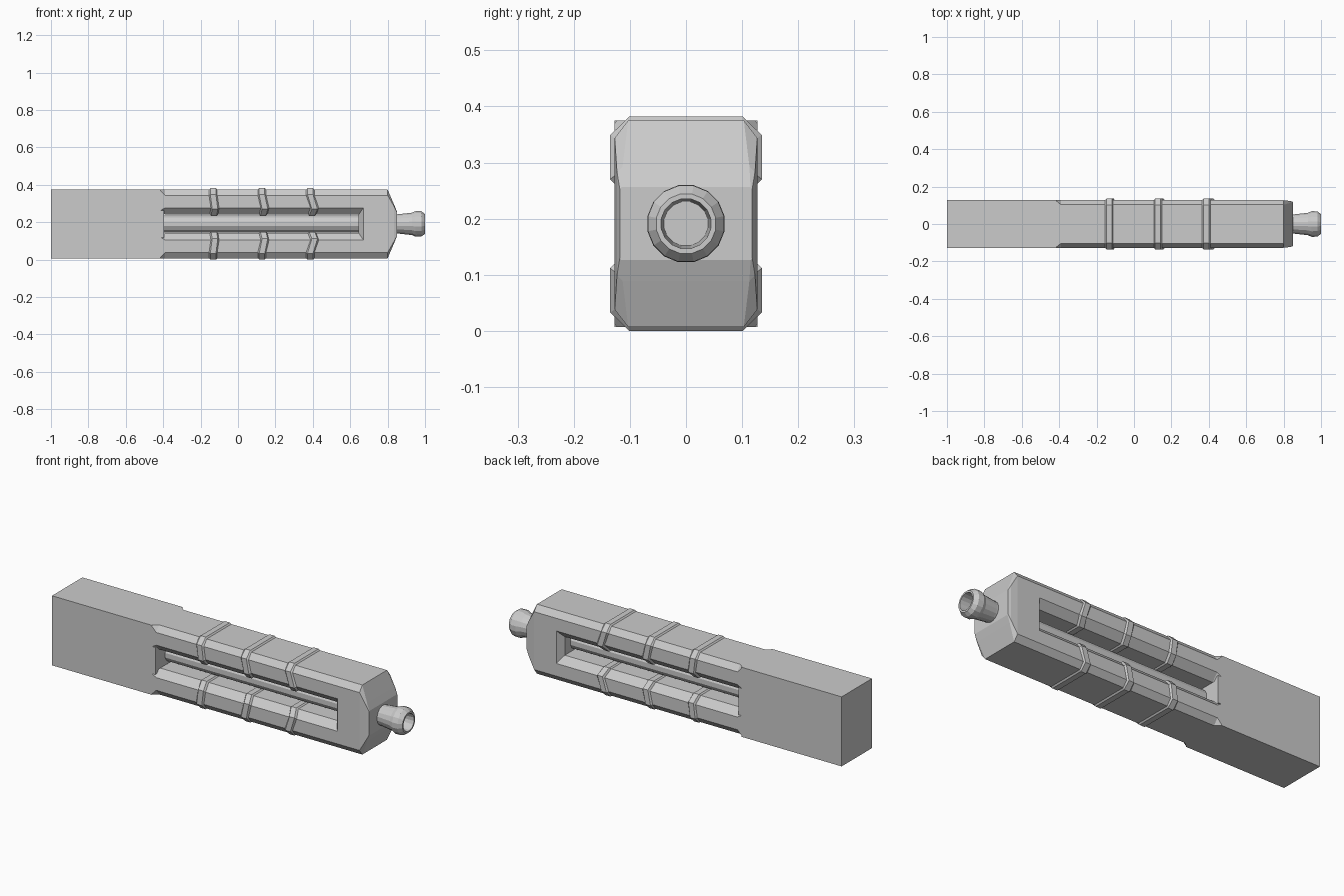
import bpy, bmesh, math

if "Cube" in bpy.data.objects:
    bpy.data.objects.remove(bpy.data.objects["Cube"])

ZC = 0.191           # height of the long axis
HY, HZ = 0.127, 0.184


def loft(name, rings, closed=False):
    """Skin a list of equal-length point rings, capping the ends unless closed."""
    bm = bmesh.new()
    vr = [[bm.verts.new(p) for p in r] for r in rings]
    n = len(vr[0])
    pairs = list(zip(vr, vr[1:])) + ([(vr[-1], vr[0])] if closed else [])
    for a, b in pairs:
        for i in range(n):
            j = (i + 1) % n
            bm.faces.new((a[i], a[j], b[j], b[i]))
    if not closed:
        bm.faces.new(vr[0])
        bm.faces.new(vr[-1])
    bmesh.ops.remove_doubles(bm, verts=bm.verts, dist=1e-5)
    bmesh.ops.recalc_face_normals(bm, faces=bm.faces)
    me = bpy.data.meshes.new(name)
    bm.to_mesh(me)
    bm.free()
    ob = bpy.data.objects.new(name, me)
    bpy.context.collection.objects.link(ob)
    return ob


def section(hy, z0, z1, lo, hi):
    """Chamfered rectangle; lo / hi are the (y, z) chamfers at z0 / z1."""
    half = [(hy - lo[0], z0), (hy, z0 + lo[1]), (hy, z1 - hi[1]), (hy - hi[0], z1)]
    return half + [(-y, z) for y, z in reversed(half)]


def place(x, sec, sign=1, shift=None):
    return [(x + (shift(z) if shift else 0), y, ZC + sign * z) for y, z in sec]


def revolve(name, profile, sides, closed=False):
    rings = []
    for x, r in profile:
        rings.append([(x, r * math.cos(a), ZC + r * math.sin(a))
                      for a in (2 * math.pi * (i + 0.5) / sides for i in range(sides))])
    return loft(name, rings, closed)


NONE = (0, 0)
EDGE = (0.024, 0.031)

# Square rear block, plus the end wall of the slot
square = section(HY, -HZ, HZ, NONE, NONE)
loft("rear_block", [place(-1, square), place(-0.415, square)])
wall = section(HY, -0.072, 0.072, NONE, NONE)
loft("slot_rear_wall", [place(-0.416, wall), place(-0.395, wall)])

# Nose: chamfered section tapering to the flat front face
loft("nose", [
    place(0.67, section(HY, -HZ, HZ, EDGE, EDGE)),
    place(0.80, section(HY, -HZ, HZ, EDGE, EDGE)),
    place(0.835, section(0.123, -0.102, 0.102, (0.01, 0.01), (0.01, 0.01))),
    place(0.85, section(0.118, -0.065, 0.065, (0.003, 0.003), (0.003, 0.003)))])

# Bevelled front end of the slot
plan = [(0.645, -0.092), (0.67, -HY), (0.70, -HY), (0.70, HY), (0.67, HY), (0.645, 0.092)]
loft("slot_front_wall", [[(x, y, ZC + z) for x, y in plan] for z in (-0.086, 0.086)])

# Upper and lower bars with three bands each
INNER = (0.035, 0.037)
bar = section(HY, 0.049, HZ, INNER, EDGE)
blunt = section(HY, 0.068, HZ, NONE, NONE)
band_low = section(HY, 0.049, HZ, INNER, EDGE)
band_high = section(0.135, 0.043, 0.191, (0.036, 0.036), (0.034, 0.033))
for label, s in (("upper", 1), ("lower", -1)):
    loft(label + "_bar", [place(-0.42, blunt, s), place(-0.39, bar, s), place(0.68, bar, s)])
    for k, (x, lean) in enumerate(((-0.133, 0.010), (0.128, 0.016), (0.386, 0.024))):
        # the band leans forward toward the slot, then back at the slot edge
        def shift(z, lean=lean):
            if z > 0.14:
                return 0
            return lean if z > 0.06 else lean * 0.4
        loft(f"{label}_band_{k + 1}", [
            place(x - 0.022, band_low, s, shift), place(x - 0.015, band_high, s, shift),
            place(x + 0.015, band_high, s, shift), place(x + 0.022, band_low, s, shift)])

# Rod running inside the slot
revolve("inner_rod", [(-0.41, 0.047), (0.66, 0.047)], 12)

# Hollow flared nozzle
revolve("nozzle", [(0.84, 0.052), (0.86, 0.053), (0.93, 0.061), (0.95, 0.070),
                   (0.98, 0.069), (1.0, 0.054), (1.0, 0.045), (0.93, 0.043),
                   (0.86, 0.040)], 16)
